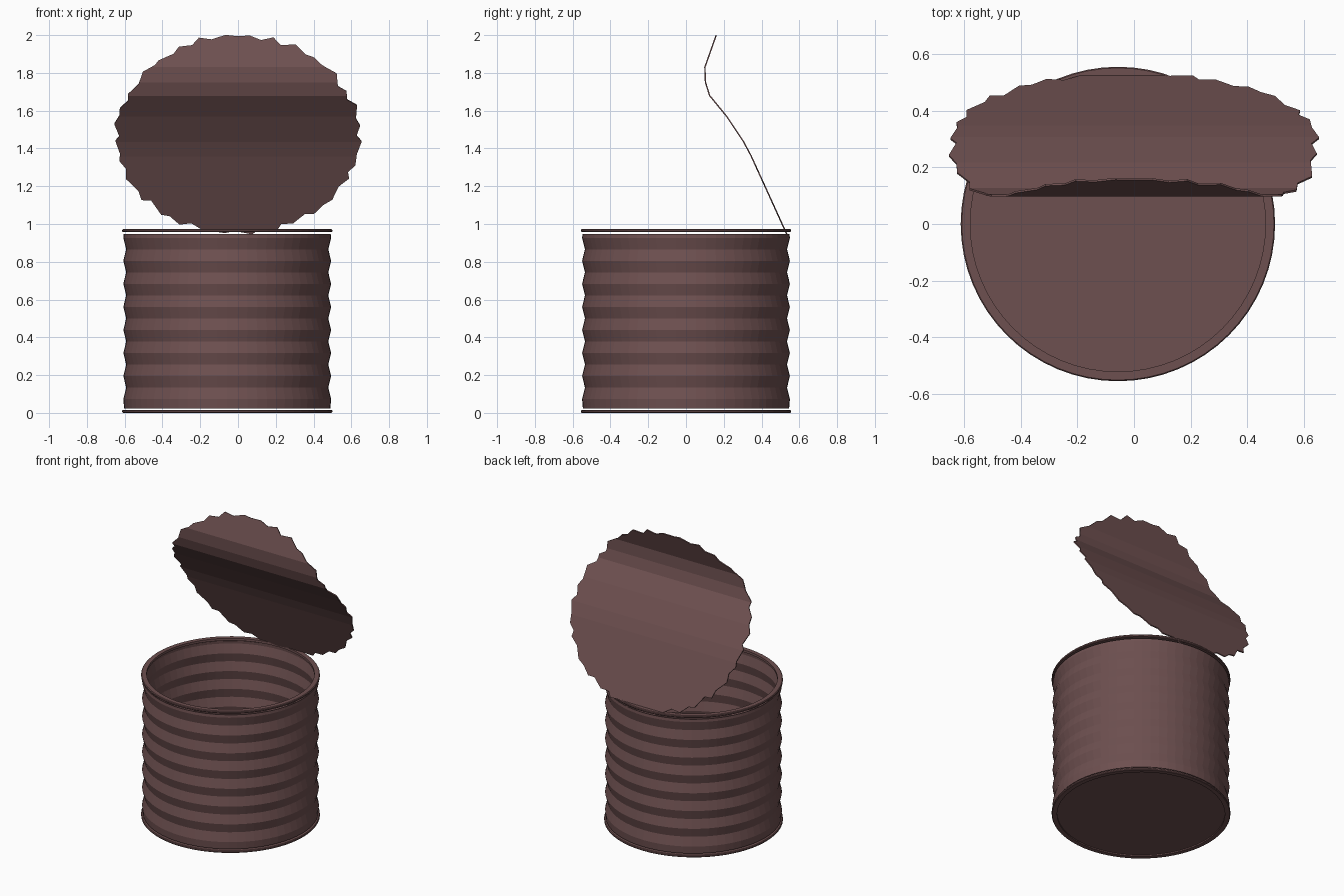
import bpy, bmesh, math, random
from mathutils import Vector

if "Cube" in bpy.data.objects:
    bpy.data.objects.remove(bpy.data.objects["Cube"])

random.seed(4)
CX = -0.057          # can axis
SEG = 64

tin = bpy.data.materials.new("brown_tin")
tin.diffuse_color = (0.155, 0.080, 0.080, 1)
tin.use_nodes = True
tin.node_tree.nodes["Principled BSDF"].inputs["Base Color"].default_value = tin.diffuse_color


def finish(name, bm):
    bmesh.ops.recalc_face_normals(bm, faces=bm.faces)
    me = bpy.data.meshes.new(name)
    bm.to_mesh(me)
    bm.free()
    ob = bpy.data.objects.new(name, me)
    bpy.context.collection.objects.link(ob)
    me.materials.append(tin)
    return ob


def lathe(name, profile, closed=False):
    """Spin (radius, z) points round the can axis."""
    bm = bmesh.new()
    rings = [[bm.verts.new((CX + r * math.cos(2 * math.pi * i / SEG),
                            r * math.sin(2 * math.pi * i / SEG), z))
              for i in range(SEG)] for r, z in profile]
    pairs = list(zip(rings, rings[1:]))
    if closed:
        pairs.append((rings[-1], rings[0]))
    for a, b in pairs:
        for i in range(SEG):
            j = (i + 1) % SEG
            bm.faces.new((a[i], a[j], b[j], b[i]))
    return finish(name, bm)


# Ribbed wall: alternating ridges and valleys
wall = [(0.546, 0.024)]
z, ridge = 0.073, True
while z < 0.94:
    wall.append((0.550 if ridge else 0.535, z))
    z, ridge = z + 0.061, not ridge
wall.append((0.548, 0.946))
inner = [(r - 0.005, z) for r, z in reversed(wall)]
lathe("ribbed_wall", wall + inner, closed=True)

# Rolled rims, set just clear of the wall
for name, z0 in (("bottom_rim", 0.0), ("top_rim", 0.957)):
    lathe(name, [(0.522, z0), (0.552, z0), (0.556, z0 + 0.004),
                 (0.556, z0 + 0.012), (0.552, z0 + 0.016),
                 (0.522, z0 + 0.016)], closed=True)

# Recessed floor
bm = bmesh.new()
bmesh.ops.create_cone(bm, cap_ends=True, segments=SEG, radius1=0.523,
                      radius2=0.523, depth=0.006)
bmesh.ops.translate(bm, verts=bm.verts, vec=(CX, 0, 0.011))
finish("floor", bm)

# Bent lid: jagged disc cut along creases, then folded along a side profile
path = [Vector(p) for p in ((0.533, 0.947), (0.345, 1.36), (0.305, 1.435),
                            (0.215, 1.57), (0.125, 1.68), (0.103, 1.75),
                            (0.100, 1.83), (0.16, 2.0))]
dist = [0.0]
for a, b in zip(path, path[1:]):
    dist.append(dist[-1] + (b - a).length)
total = dist[-1]

pts = []
TEETH = 64
for i in range(TEETH):
    a = 2 * math.pi * (i + random.uniform(-0.3, 0.3)) / TEETH
    r = random.uniform(0.985, 1.02) if i % 2 else random.uniform(0.955, 0.985)
    pts.append((r * math.cos(a), r * math.sin(a)))
us, vs = [p[0] for p in pts], [p[1] for p in pts]
bm = bmesh.new()
bm.faces.new([bm.verts.new((1.31 * (u - min(us)) / (max(us) - min(us)) - 0.655,
                            total * (v - min(vs)) / (max(vs) - min(vs)), 0))
              for u, v in pts])
for s in dist[1:-1]:
    bmesh.ops.bisect_plane(bm, geom=bm.verts[:] + bm.edges[:] + bm.faces[:],
                           plane_co=(0, s, 0), plane_no=(0, 1, 0))
for v in bm.verts:
    s = min(max(v.co.y, 0), total)
    k = max(i for i in range(len(path) - 1) if dist[i] <= s + 1e-6)
    p = path[k].lerp(path[k + 1], (s - dist[k]) / (dist[k + 1] - dist[k]))
    v.co = (v.co.x, p.x, p.y)
lid = finish("jagged_lid", bm)
mod = lid.modifiers.new("thickness", 'SOLIDIFY')
mod.thickness = 0.007
mod.offset = 0
